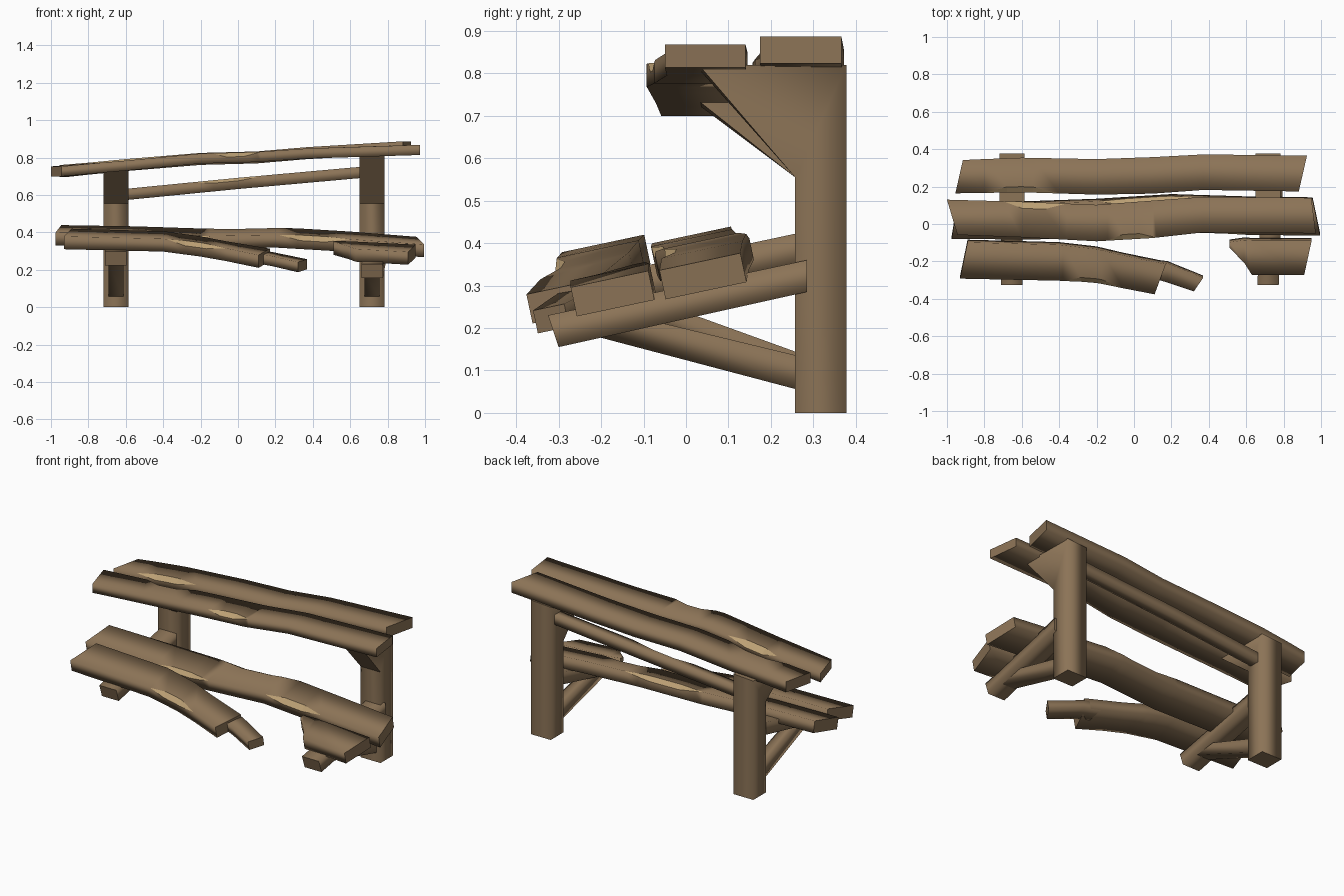
import bpy, bmesh, math
from mathutils import Vector

if "Cube" in bpy.data.objects:
    bpy.data.objects.remove(bpy.data.objects["Cube"])

def material(name, rgb):
    m = bpy.data.materials.new(name)
    m.diffuse_color = (*rgb, 1)
    m.use_nodes = True
    m.node_tree.nodes["Principled BSDF"].inputs["Base Color"].default_value = m.diffuse_color
    return m

WOOD = material("weathered brown wood", (0.26, 0.172, 0.094))
CHIP = material("pale chipped wood", (0.50, 0.35, 0.175))

def finish(bm, name):
    bmesh.ops.recalc_face_normals(bm, faces=bm.faces)
    me = bpy.data.meshes.new(name)
    bm.to_mesh(me)
    bm.free()
    me.materials.append(WOOD)
    me.materials.append(CHIP)
    ob = bpy.data.objects.new(name, me)
    bpy.context.collection.objects.link(ob)
    return ob

def lerp_path(path, x):
    for a, b in zip(path, path[1:]):
        if x <= b[0]:
            break
    f = (x - a[0]) / (b[0] - a[0])
    return [p + (q - p) * f for p, q in zip(a, b)]

def plank(name, path, t, tilt=0.0, skew=(0, 0), chips=()):
    """Board lofted along x. path: (x, y, z, width) of the centre line.
    skew: x shift of the back edge at each end. chips: (side, x0, x1, size)."""
    xs = {p[0] for p in path}
    for _, a, b, _ in chips:
        xs |= {a, a + 0.3 * (b - a), b - 0.35 * (b - a), b}
    xs = sorted(xs)

    def chip(side, x):
        c = 0.0
        for s, a, b, size in chips:
            if s == side and a < x < b:
                c = max(c, size * min(1, (x - a) / (0.3 * (b - a)), (b - x) / (0.3 * (b - a))))
        return c

    bm = bmesh.new()
    rings, cuts = [], []
    ca, sa = math.cos(tilt), math.sin(tilt)
    for i, x in enumerate(xs):
        _, y, z, w = lerp_path(path, x)
        cb, cf = chip("back", x), chip("front", x)
        h, k = w / 2, t / 2
        sec = [(-h, -k), (h, -k), (h, k - 0.8 * cb), (h - cb, k),
               (-h + cf, k), (-h, k - 0.8 * cf)]
        sk = skew[0] if i == 0 else skew[1] if i == len(xs) - 1 else 0
        rings.append([bm.verts.new((x + sk * u / h, y + u * ca - v * sa, z + u * sa + v * ca))
                      for u, v in sec])
        cuts.append({2: cb, 4: cf})
    for i in range(len(rings) - 1):
        a, b = rings[i], rings[i + 1]
        for j in range(6):
            f = bm.faces.new((a[j], a[(j + 1) % 6], b[(j + 1) % 6], b[j]))
            cut = j in (2, 4) and max(cuts[i][j], cuts[i + 1][j]) > 0
            f.material_index = int(cut)
            f.smooth = not cut
    for r in (rings[0], rings[-1]):
        cap = bm.faces.new(r)
        for e in cap.edges:
            e.smooth = False
    bmesh.ops.remove_doubles(bm, verts=bm.verts, dist=1e-5)
    return finish(bm, name)

def prism(name, profile, xc, half, ends, shear=0.0, top_slope=0.0, top=9.0):
    """Y-Z profile extruded along x; listed profile sides are crisp end faces."""
    bm = bmesh.new()
    loops = []
    for s in (-half, half):
        loops.append([bm.verts.new((xc + s + shear * (y + 0.32), y,
                                    z + (top_slope * s if z >= top else 0))) for y, z in profile])
    n = len(profile)
    for lp in loops:
        bm.faces.new(lp)
    for j in range(n):
        k = (j + 1) % n
        f = bm.faces.new((loops[0][j], loops[0][k], loops[1][k], loops[1][j]))
        if j in ends:
            for e in f.edges:
                e.smooth = False
    for f in bm.faces:
        f.smooth = True
    return finish(bm, name)

# Supports: post with bracket, seat arm and diagonal brace on each side
for side, xc, top, dz, shear in (("left", -0.653, 0.73, 0.068, 0.0),
                                 ("right", 0.717, 0.815, 0.0, 0.04)):
    prism(side + "_post", [(0.257, 0), (0.378, 0), (0.378, top), (0.03, top), (0.257, 0.555)],
          xc, 0.067, (0, 2, 3), top_slope=0.07, top=top)
    prism(side + "_seat_arm", [(0.285, 0.36 + dz), (0.285, 0.285 + dz),
                               (-0.30, 0.155 + dz), (-0.325, 0.23 + dz)],
          xc, 0.057, (0, 2), shear=shear)
    prism(side + "_brace", [(0.27, 0.053), (0.27, 0.133 + dz * 0.1),
                            (-0.07, 0.215 + dz * 0.7), (-0.2, 0.177 + dz)],
          xc, 0.04, (0, 2))

# Rail between the posts
plank("back_rail", [(-0.61, 0.31, 0.602, 0.06), (0.0, 0.315, 0.662, 0.065), (0.67, 0.31, 0.722, 0.06)],
      0.06, chips=[("front", -0.25, 0.15, 0.02)])

# Top boards
plank("top_board_back", [(-0.935, 0.253, 0.728, 0.178), (-0.6, 0.262, 0.76, 0.185),
                         (-0.2, 0.252, 0.793, 0.19), (0.1, 0.26, 0.801, 0.195),
                         (0.37, 0.277, 0.824, 0.19), (0.903, 0.27, 0.855, 0.192)],
      0.064, skew=(0.02, 0.022), chips=[("front", -0.8, -0.4, 0.03)])
plank("top_board_front", [(-0.972, 0.036, 0.726, 0.188), (-0.6, 0.024, 0.757, 0.19),
                          (-0.2, 0.005, 0.795, 0.195), (0.1, 0.025, 0.803, 0.2),
                          (0.37, 0.05, 0.822, 0.19), (0.96, 0.045, 0.841, 0.19)],
      0.054, skew=(-0.028, -0.012),
      chips=[("back", -0.7, -0.36, 0.035), ("front", -0.14, 0.12, 0.028)])

# Seat boards, sloping with the arms
TILT = math.radians(12)
plank("seat_board_back", [(-0.96, 0.02, 0.385, 0.19), (-0.55, 0.02, 0.378, 0.195),
                          (-0.2, 0.03, 0.366, 0.2), (0.2, 0.055, 0.374, 0.2),
                          (0.6, 0.045, 0.35, 0.195), (0.975, 0.04, 0.322, 0.195)],
      0.07, TILT, (0.015, -0.02),
      chips=[("front", -0.5, -0.15, 0.025), ("front", 0.22, 0.6, 0.03), ("back", -0.2, 0.32, 0.03)])
plank("seat_board_front_broken", [(-0.91, -0.188, 0.365, 0.198), (-0.4, -0.2, 0.352, 0.196),
                                  (-0.2, -0.22, 0.325, 0.19), (0.14, -0.288, 0.262, 0.165)],
      0.07, TILT, (0.02, 0.03), chips=[("front", -0.38, -0.06, 0.028)])
plank("broken_splinter", [(0.08, -0.235, 0.274, 0.09), (0.18, -0.256, 0.258, 0.105),
                          (0.345, -0.318, 0.222, 0.075)],
      0.055, TILT, (0, 0.025))
plank("seat_board_front_stub", [(0.51, -0.105, 0.318, 0.03), (0.59, -0.14, 0.305, 0.125),
                                (0.63, -0.173, 0.297, 0.187), (0.93, -0.173, 0.281, 0.187)],
      0.07, TILT, (0, 0.02))
